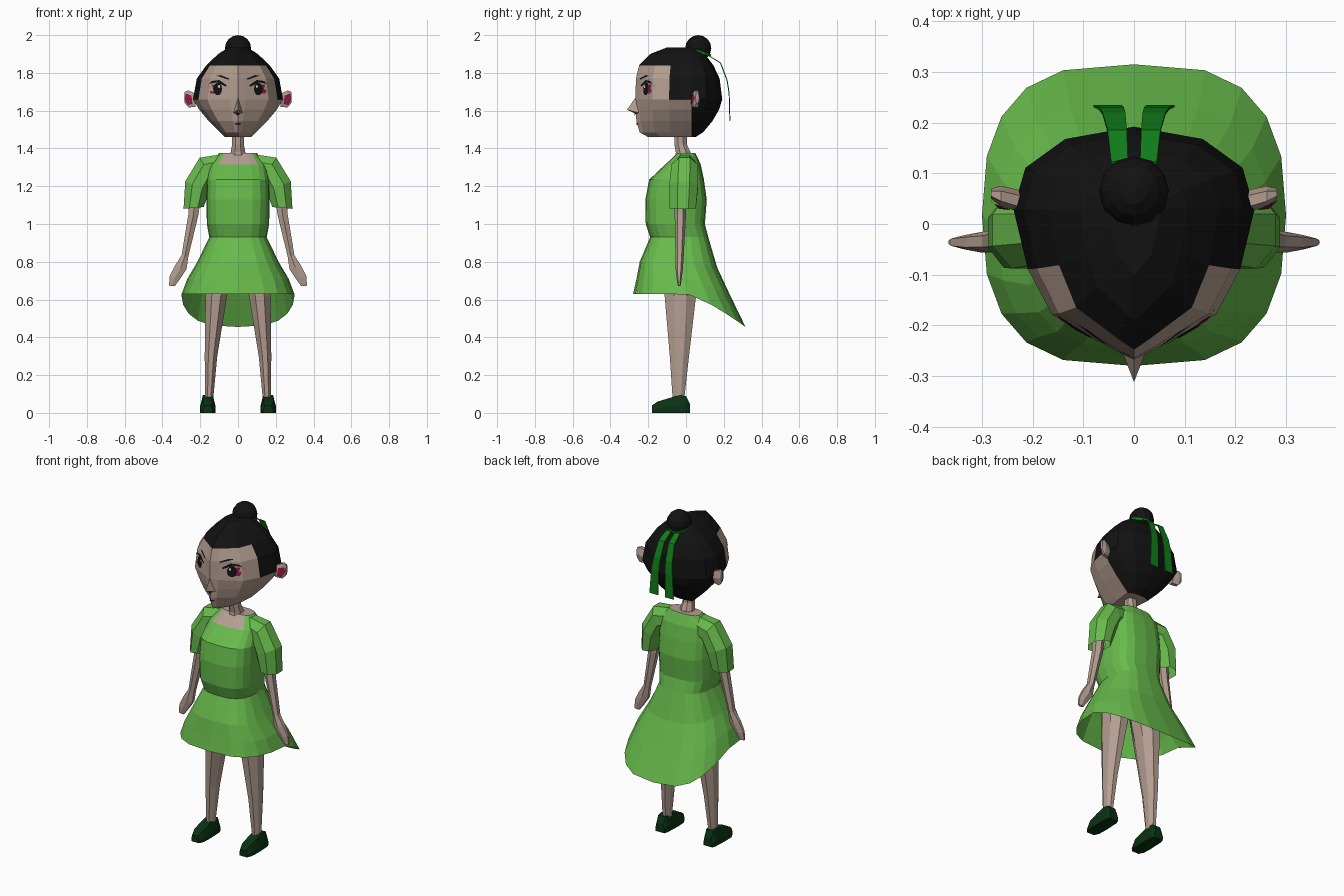
import bpy, bmesh, math
from mathutils import Vector
from mathutils.bvhtree import BVHTree

if "Cube" in bpy.data.objects:
    bpy.data.objects.remove(bpy.data.objects["Cube"])


def material(name, rgb):
    m = bpy.data.materials.new(name)
    m.diffuse_color = (*rgb, 1)
    m.use_nodes = True
    m.node_tree.nodes["Principled BSDF"].inputs["Base Color"].default_value = m.diffuse_color
    return m


SKIN = material("skin", (0.46, 0.345, 0.285))
HAIR = material("black_hair", (0.006, 0.006, 0.006))
DRESS = material("light_green_cloth", (0.135, 0.49, 0.07))
RIBBON = material("green_ribbon", (0.005, 0.2, 0.01))
SHOE = material("dark_green_shoe", (0.003, 0.032, 0.007))
PINK = material("magenta", (0.3, 0.008, 0.06))
WHITE = material("white", (0.8, 0.8, 0.8))


def build(name, verts, faces, mats, rule=None):
    me = bpy.data.meshes.new(name)
    me.from_pydata([tuple(v) for v in verts], [], faces)
    bm = bmesh.new()
    bm.from_mesh(me)
    bmesh.ops.recalc_face_normals(bm, faces=bm.faces)
    bm.to_mesh(me)
    bm.free()
    for m in mats:
        me.materials.append(m)
    if rule:
        for p in me.polygons:
            p.material_index = rule(p)
    ob = bpy.data.objects.new(name, me)
    bpy.context.collection.objects.link(ob)
    return ob


def loft(name, rings, mats, rule=None, caps=(True, True)):
    """Join rings of equal point count into a skin."""
    n = len(rings[0])
    verts = [p for r in rings for p in r]
    faces = [(i * n + j, i * n + (j + 1) % n, (i + 1) * n + (j + 1) % n, (i + 1) * n + j)
             for i in range(len(rings) - 1) for j in range(n)]
    if caps[0]:
        faces.append(tuple(range(n)))
    if caps[1]:
        faces.append(tuple(range(len(verts) - n, len(verts))))
    return build(name, verts, faces, mats, rule)


def limb_ring(s, x, y, z, ru, ry, tilt=0, n=8):
    """Ellipse around a limb, tilted in the xz plane; s mirrors it."""
    a = math.radians(tilt)
    out = []
    for k in range(n):
        t = math.tau * (k + 0.5) / n
        u = ru * math.cos(t)
        out.append((s * (x + u * math.cos(a)), y + ry * math.sin(t), z + u * math.sin(a)))
    return out


# Head: pointed face outline scaled per height, hair and skin split by column
half = [(0, -1), (.17, -.93), (.68, -.7), (.88, -.4), (1, 0), (.9, .5), (.57, .85), (0, 1)]
outline = half + [(-x, t) for x, t in half[6:0:-1]]
Y0 = 0.03
head_rows = [(1.46, .07, -.20, .05), (1.485, .095, -.245, .09), (1.545, .155, -.263, .14),
             (1.605, .205, -.265, .175), (1.66, .238, -.268, .192), (1.77, .218, -.265, .178),
             (1.84, .168, -.248, .145), (1.90, .105, -.19, .10), (1.935, .05, -.10, .05)]
head_rings = [[(x * w, Y0 + t * ((Y0 - f) if t < 0 else (b - Y0)), z) for x, t in outline]
              for z, w, f, b in head_rows]


def head_rule(p):
    row, j = divmod(p.index, 14)
    if row >= 8:
        return 0 if p.center.z < 1.6 else 1
    c = min(j, 13 - j)
    return 0 if (row < 4 and c < 4) or (row < 6 and c < 3) else 1


head = loft("head", head_rings, [SKIN, HAIR], head_rule)
tree = BVHTree.FromPolygons([v.co for v in head.data.vertices],
                            [p.vertices[:] for p in head.data.polygons])

# Nose
build("nose", [(0, -.26, 1.68), (0, -.312, 1.605), (.024, -.25, 1.588), (-.024, -.25, 1.588),
               (0, -.255, 1.578)],
      [(0, 1, 2), (0, 3, 1), (1, 4, 2), (1, 3, 4), (0, 2, 4, 3)], [SKIN])


# Painted face details laid on the head surface
def decal(name, pts, mat, lift):
    verts = []
    for x, z in pts:
        hit = tree.ray_cast(Vector((x, -1, z)), Vector((0, 1, 0)))[0]
        verts.append((x, hit.y - lift, z))
    build(name, verts, [tuple(range(len(verts)))], [mat])


def oval(x, z, rx, rz, n=10):
    return [(x + rx * math.cos(math.tau * k / n), z + rz * math.sin(math.tau * k / n))
            for k in range(n)]


for s, side in ((1, "left"), (-1, "right")):
    def m(pts):
        return [(s * x, z) for x, z in pts]
    decal(side + "_eye_shadow", m([(.115, 1.69), (.145, 1.69), (.16, 1.735), (.13, 1.74)]), PINK, .004)
    decal(side + "_iris", m(oval(.108, 1.715, .024, .034)), HAIR, .006)
    decal(side + "_lash", m([(.06, 1.735), (.065, 1.728), (.11, 1.75), (.155, 1.742), (.14, 1.757),
                             (.1, 1.762)]), HAIR, .007)
    decal(side + "_eye_glint", m(oval(.1, 1.728, .006, .008, 6)), WHITE, .009)
    decal(side + "_brow", m([(.045, 1.77), (.05, 1.764), (.115, 1.785), (.09, 1.788)]), HAIR, .006)

    # Ear with coloured inner plate
    ear = [limb_ring(s, x, y, z, ru, ry, 90, 6) for x, y, z, ru, ry in
           ((.225, .045, 1.655, .04, .022), (.262, .055, 1.662, .052, .02), (.282, .06, 1.67, .034, .01))]
    loft(side + "_ear", ear, [SKIN])
    build(side + "_inner_ear", [(s * x, y, z) for x, y, z in
          ((.242, .027, 1.635), (.266, .03, 1.632), (.284, .047, 1.665), (.276, .04, 1.69), (.246, .029, 1.68))],
          [(0, 1, 2, 3, 4)], [PINK])

    # Hanging hair ribbon
    path = [(.118, 1.89, .012, .045), (.18, 1.852, .014, .052), (.215, 1.76, .017, .062),
            (.226, 1.69, .02, .07), (.23, 1.545, .024, .08)]
    rib = [[(s * a, y, z), (s * b, y, z), (s * b, y + .005, z + .002), (s * a, y + .005, z + .002)]
           for y, z, a, b in path]
    loft(side + "_ribbon", rib, [RIBBON])

    # Puffed sleeve
    sleeve = [(.09, -.005, 1.305, .068, .06, 85), (.165, -.008, 1.29, .078, .075, 58),
              (.215, -.012, 1.2, .075, .082, 22), (.235, -.017, 1.085, .058, .075, -5)]
    loft(side + "_sleeve", [limb_ring(s, *r) for r in sleeve], [DRESS], caps=(True, False))

    # Arm and hand
    arm = [(.225, -.03, 1.16, .035, .032), (.236, -.03, 1.05, .031, .03), (.281, -.034, .83, .021, .022, 12),
           (.303, -.036, .77, .037, .02, 18), (.335, -.036, .715, .032, .014, 18),
           (.35, -.036, .672, .018, .007, 5)]
    loft(side + "_arm", [limb_ring(s, *r, n=6) for r in arm], [SKIN])

    # Leg
    leg = [(.095, -.03, .82, .085, .10), (.115, -.03, .62, .062, .09), (.143, -.035, .3, .036, .055),
           (.153, -.04, .07, .023, .033)]
    loft(side + "_leg", [limb_ring(s, *r) for r in leg], [SKIN])

    # Shoe: trapezoid sections from heel to toe
    shoe = [(.02, .028, .05), (0, .036, .088), (-.03, .037, .095), (-.09, .04, .078),
            (-.15, .038, .06), (-.18, .024, .04)]
    loft(side + "_shoe", [[(s * (.16 + a * w), y, z) for a, z in
                           ((-1, 0), (1, 0), (1.05, h * .4), (.7, h), (-.7, h), (-1.05, h * .4))]
                          for y, w, h in shoe], [SHOE])

# Nostril mark and mouth
decal("nose_mark", [(-.012, 1.583), (0, 1.574), (.012, 1.583), (0, 1.59)], HAIR, .009)
decal("mouth", [(-.022, 1.53), (0, 1.526), (.022, 1.53), (0, 1.533)], HAIR, .006)

# Hair bun and its tie
bpy.ops.mesh.primitive_uv_sphere_add(segments=12, ring_count=8, radius=.069, location=(0, .065, 1.931))
bun = bpy.context.object
bun.name = "hair_bun"
bun.data.materials.append(HAIR)
bpy.ops.mesh.primitive_cylinder_add(vertices=12, radius=.068, depth=.014, location=(0, .066, 1.912),
                                    rotation=(-.3, 0, 0))
tie = bpy.context.object
tie.name = "bun_tie"
tie.data.materials.append(RIBBON)

# Neck
loft("neck", [limb_ring(1, *r) for r in ((0, -.02, 1.30, .06, .05), (0, -.015, 1.38, .042, .042),
                                         (0, -.028, 1.42, .034, .036), (0, -.03, 1.5, .034, .036))], [SKIN])

# Dress: rows of height, half width, front, back and extra drop at the back
dress_rows = [(1.375, .10, -.045, .05, 0), (1.315, .15, -.11, .078, 0), (1.235, .165, -.195, .095, 0),
              (1.13, .167, -.215, .11, 0), (1.0, .165, -.213, .10, 0), (.93, .152, -.19, .118, 0),
              (.80, .215, -.245, .165, .03), (.71, .268, -.262, .235, .09), (.63, .30, -.28, .315, .175)]


def power(v, e=.65):
    return math.copysign(abs(v) ** e, v)


N = 20
dress_rings = []
for z, w, f, b, drop in dress_rows:
    ring = []
    mid = (f + b) / 2
    for k in range(N):
        t = math.tau * k / N
        cy = power(math.sin(t), .8)
        y = mid + cy * (b - f) / 2
        ring.append((w * power(math.cos(t)), y, z - drop * (max(0, y / b) ** 1.3 if drop else 0)))
    dress_rings.append(ring)


def dress_rule(p):
    c = p.center
    neckline = c.z > 1.33 and c.y < 0 and abs(c.x) < .085
    return 1 if neckline or c.z > 1.37 else 0


loft("dress", dress_rings, [DRESS, SKIN], dress_rule, caps=(True, False))
